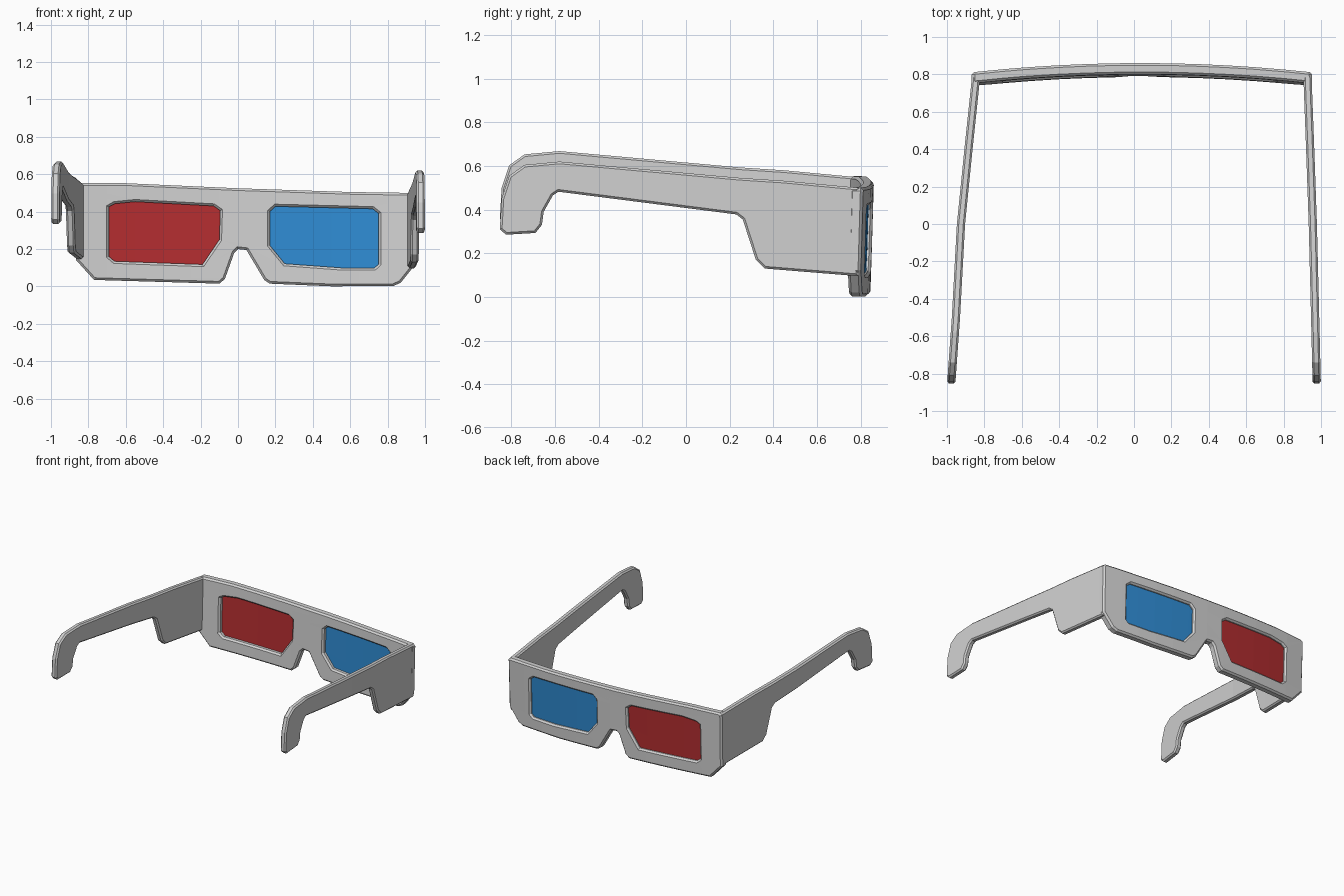
import bpy, bmesh

if "Cube" in bpy.data.objects:
    bpy.data.objects.remove(bpy.data.objects["Cube"], do_unlink=True)


def material(name, rgb):
    m = bpy.data.materials.new(name)
    m.use_nodes = True
    color = (*rgb, 1)
    m.diffuse_color = color
    m.node_tree.nodes["Principled BSDF"].inputs["Base Color"].default_value = color
    return m


GREY = material("light grey card", (0.64, 0.64, 0.64))
RED = material("red film", (0.46, 0.027, 0.03))
BLUE = material("blue film", (0.028, 0.26, 0.65))


def cut_card(name, outlines, half, bevel, cuts, warp, mat, grow=0.0):
    """Fill the outlines, give them a chamfered thickness, slice across and bend."""
    curve = bpy.data.curves.new(name + "_outline", 'CURVE')
    curve.dimensions = '2D'
    curve.fill_mode = 'BOTH'
    curve.extrude = half - bevel
    curve.bevel_depth = bevel
    curve.bevel_resolution = 0
    curve.offset = grow - bevel
    for pts in outlines:
        s = curve.splines.new('POLY')
        s.points.add(len(pts) - 1)
        for p, (u, v) in zip(s.points, pts):
            p.co = (u, v, 0, 1)
        s.use_cyclic_u = True
    tmp = bpy.data.objects.new(name + "_outline", curve)
    bpy.context.collection.objects.link(tmp)
    dg = bpy.context.evaluated_depsgraph_get()
    mesh = bpy.data.meshes.new_from_object(tmp.evaluated_get(dg))
    bpy.data.objects.remove(tmp, do_unlink=True)
    bpy.data.curves.remove(curve)

    bm = bmesh.new()
    bm.from_mesh(mesh)
    bmesh.ops.remove_doubles(bm, verts=bm.verts[:], dist=0.0001)
    for c in cuts:
        bmesh.ops.bisect_plane(bm, geom=bm.verts[:] + bm.edges[:] + bm.faces[:],
                               plane_co=(c, 0, 0), plane_no=(1, 0, 0))
    for v in bm.verts:
        v.co = warp(*v.co)
    bmesh.ops.recalc_face_normals(bm, faces=bm.faces[:])
    for f in bm.faces:
        f.smooth = False
        f.material_index = 0
    bm.to_mesh(mesh)
    bm.free()
    mesh.name = name
    mesh.materials.clear()
    mesh.materials.append(mat)
    ob = bpy.data.objects.new(name, mesh)
    bpy.context.collection.objects.link(ob)
    return ob


# Front frame: shallow bow across the face, leaning slightly
def bow(u, v, w):
    return (u, 0.83 - 0.06 * (u - 0.05) ** 2 - 0.03 * (0.5 - v) + w, v)


frame_outline = [
    (-0.868, 0.54), (-0.85, 0.553), (-0.6, 0.552), (0.0, 0.525), (0.6, 0.505),
    (0.935, 0.5), (0.952, 0.485), (0.95, 0.12), (0.87, 0.02), (0.83, 0.002),
    (0.5, 0.001), (0.17, 0.015), (0.14, 0.035), (0.045, 0.195), (0.0, 0.2),
    (-0.02, 0.18), (-0.07, 0.04), (-0.1, 0.015), (-0.77, 0.035), (-0.865, 0.14)]
red_hole = [
    (-0.69, 0.425), (-0.66, 0.442), (-0.55, 0.453), (-0.13, 0.43), (-0.095, 0.405),
    (-0.1, 0.25), (-0.19, 0.118), (-0.66, 0.135), (-0.69, 0.16)]
blue_hole = [
    (0.17, 0.4), (0.2, 0.428), (0.72, 0.415), (0.752, 0.39), (0.752, 0.12),
    (0.73, 0.1), (0.55, 0.1), (0.25, 0.122), (0.17, 0.22)]
bow_cuts = [0.05 + 0.15 * i for i in range(-5, 6)]

cut_card("front_frame", [frame_outline, red_hole, blue_hole],
         0.03, 0.012, bow_cuts, bow, GREY)

# Coloured film lenses, tucked into the frame holes
for name, hole, mat in (("right_lens", red_hole, RED), ("left_lens", blue_hole, BLUE)):
    cut_card(name, [hole], 0.004, 0, bow_cuts,
             lambda u, v, w: bow(u, v, w + 0.006), mat, 0.006)

# Temple arms: hooked ear piece, thin bar and deep panel beside the frame
arm_outline = [
    (0.79, 0.095), (0.79, 0.5), (0.45, 0.532), (0.25, 0.545), (-0.58, 0.62),
    (-0.74, 0.605), (-0.81, 0.555), (-0.845, 0.45), (-0.853, 0.31), (-0.825, 0.285),
    (-0.69, 0.293), (-0.66, 0.33), (-0.652, 0.39), (-0.61, 0.465), (-0.585, 0.482),
    (0.23, 0.378), (0.26, 0.355), (0.32, 0.17), (0.36, 0.13)]


def along(path, y):
    for (y0, x0), (y1, x1) in zip(path, path[1:]):
        if y >= y1 or y1 == path[-1][0]:
            return x0 + (x1 - x0) * (y - y0) / (y1 - y0)


arms = {
    "left_arm": ([(0.8, 0.927), (0.4, 0.942), (0.0, 0.956), (-0.4, 0.966), (-0.85, 0.977)], 0.0),
    "right_arm": ([(0.8, -0.843), (0.4, -0.885), (0.0, -0.925), (-0.5, -0.952), (-0.85, -0.977)], 0.048)}
for name, (path, rise) in arms.items():
    cut_card(name, [arm_outline], 0.022, 0.01, [y for y, x in path[1:-1]],
             lambda u, v, w: (along(path, u) + w, u, v + rise), GREY)
